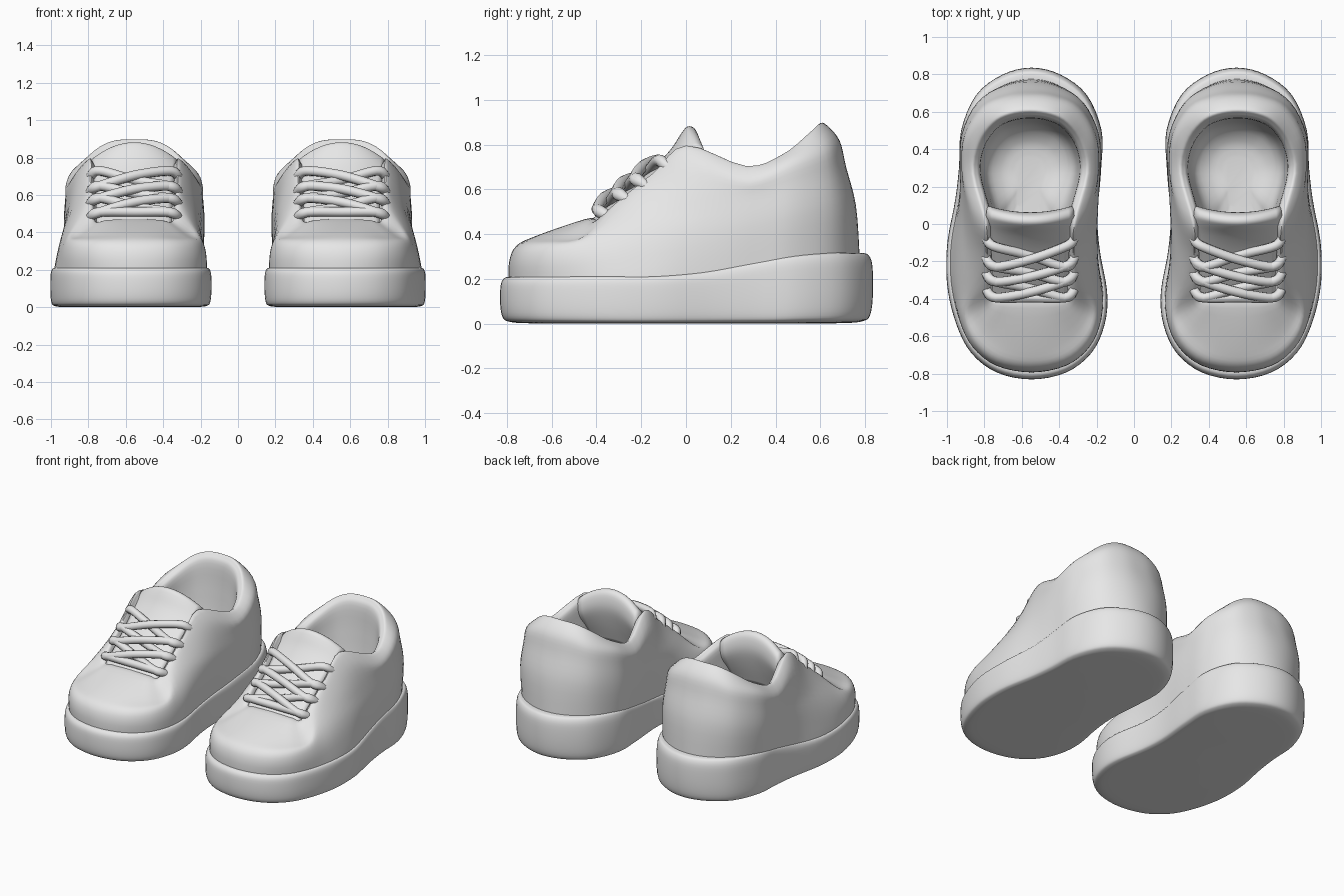
import bpy, bmesh, math
from mathutils import Vector

if "Cube" in bpy.data.objects:
    bpy.data.objects.remove(bpy.data.objects["Cube"])

grey = bpy.data.materials.new("light_grey")
grey.diffuse_color = (0.8, 0.8, 0.8, 1)
grey.use_nodes = True
grey.node_tree.nodes["Principled BSDF"].inputs["Base Color"].default_value = grey.diffuse_color


def catmull(pts, closed, n):
    """Smooth curve passing through all points."""
    m, out = len(pts), []
    for i in range(m if closed else m - 1):
        if closed:
            a, b, c, d = (pts[(i + k) % m] for k in (-1, 0, 1, 2))
        else:
            a, b, c, d = (pts[min(max(i + k, 0), m - 1)] for k in (-1, 0, 1, 2))
        for j in range(n):
            t = j / n
            out.append(0.5 * (2 * b + (c - a) * t + (2 * a - 5 * b + 4 * c - d) * t * t
                              + (3 * b - a - 3 * c + d) * t ** 3))
    if not closed:
        out.append(pts[-1].copy())
    return out


def centre(y, z):
    """Sideways bend of the shoe, strongest at the sole."""
    bend = 0.045 * math.exp(-((y + 0.1) / 0.3) ** 2) - 0.007
    return 0.555 + bend * max(0, 1 - max(0, z - 0.2) / 0.3)


def finish(name, verts, faces, side, angle=40):
    me = bpy.data.meshes.new(name)
    me.from_pydata([(side * x, y, z) for x, y, z in verts], [], faces)
    bm = bmesh.new()
    bm.from_mesh(me)
    bmesh.ops.recalc_face_normals(bm, faces=bm.faces)
    bm.to_mesh(me)
    bm.free()
    ob = bpy.data.objects.new(name, me)
    bpy.context.collection.objects.link(ob)
    me.materials.append(grey)
    bpy.ops.object.select_all(action='DESELECT')
    ob.select_set(True)
    bpy.context.view_layer.objects.active = ob
    bpy.ops.object.shade_smooth_by_angle(angle=math.radians(angle))
    return ob


def loft(name, levels, side):
    """Skin a stack of half rings (half width, y, z) mirrored about the centre line."""
    rings = []
    for lev in levels:
        half = [Vector(p) for p in lev]
        ring = half + [Vector((-p.x, p.y, p.z)) for p in half[-2:0:-1]]
        rings.append(catmull(ring, True, 4))
    n = len(rings[0])
    columns = [catmull([r[i] for r in rings], False, 4) for i in range(n)]
    m = len(columns[0])
    verts = [(c[j].x + centre(c[j].y, c[j].z), c[j].y, c[j].z) for j in range(m) for c in columns]
    faces = [(j * n + i, j * n + (i + 1) % n, (j + 1) * n + (i + 1) % n, (j + 1) * n + i)
             for j in range(m - 1) for i in range(n)]
    faces += [tuple(range(n)), tuple((m - 1) * n + i for i in range(n))]
    return finish(name, verts, faces, side)


def sole_top(y):
    t = min(max((y + 0.15) / 0.85, 0), 1)
    return 0.21 + 0.105 * t * t * (3 - 2 * t)


# Half outline of the sole from toe to heel
outline = [(0, -.83), (.185, -.793), (.32, -.69), (.395, -.54), (.425, -.36), (.41, -.15),
           (.385, .08), (.38, .3), (.375, .5), (.295, .69), (.155, .798), (0, .835)]


def sole_level(scale, frac):
    return [(w * scale, y * scale, sole_top(y) * frac) for w, y in outline]


sole_levels = [sole_level(s, f) for s, f in
               ((.6, 0), (.85, .008), (.945, .035), (.985, .12), (1, .4), (.998, .8), (.98, .96),
                (.95, 1), (.9, 1))]

# Upper: wall foot, lower wall, shoulder, collar roll, rim, lining
foot = [(w * .955, y * (.955 if y < 0 else .93), sole_top(y) - .03) for w, y in outline]
shoulder = [(0, -.76, .345), (.18, -.726, .35), (.3, -.63, .352), (.355, -.5, .36),
            (.352, -.36, .40), (.345, -.15, .48), (.352, .08, .55), (.367, .3, .57),
            (.355, .48, .62), (.265, .635, .67), (.13, .70, .70), (0, .715, .70)]
roll = [(0, -.68, .388), (.14, -.65, .388), (.25, -.57, .385), (.31, -.46, .39),
        (.28, -.33, .50), (.278, -.15, .61), (.312, .05, .70), (.362, .28, .64),
        (.342, .47, .715), (.25, .615, .775), (.13, .67, .815), (0, .685, .82)]
rim = [(0, -.45, .467), (.08, -.45, .465), (.16, -.44, .46), (.22, -.41, .455),
       (.23, -.30, .55), (.235, -.15, .67), (.245, .0, .79), (.315, .27, .70),
       (.29, .44, .755), (.21, .555, .84), (.115, .605, .885), (0, .62, .893)]
wall = []
for f, s in zip(foot, shoulder):
    puff = .014 * f[1] / .8
    wall.append(((f[0] + s[0]) / 2 + (.01 if f[0] else 0), (f[1] + s[1]) / 2 + puff,
                 f[2] * .42 + s[2] * .58))


def lining(scale, depth):
    return [(w * scale, .27 + (y - .27) * scale, .3 + (z - .3) * depth) for w, y, z in rim]


upper_levels = [foot, wall, shoulder, roll, rim, lining(.92, .985), lining(.85, .9),
                lining(.82, .6), lining(.74, .22), lining(.5, .06), lining(.25, .02)]

# Tongue centre line (y, z) with half width and edge drop, folding down behind the tip
tongue_path = [(-.44, .435, .2, .03), (-.3, .55, .2, .035), (-.15, .675, .205, .04),
               (-.06, .77, .22, .06), (-.01, .845, .228, .085), (.015, .87, .228, .095),
               (.04, .845, .228, .095), (.05, .76, .22, .08), (.02, .64, .21, .05), (-.03, .5, .2, .02)]


def tongue(name, side):
    ys = catmull([Vector((y, z, w)) for y, z, w, d in tongue_path], False, 4)
    ds = catmull([Vector((d, 0, 0)) for y, z, w, d in tongue_path], False, 4)
    n, verts, faces = 17, [], []
    for p, d in zip(ys, ds):
        for i in range(n):
            u = 2 * i / (n - 1) - 1
            verts.append((.555 + p.z * u, p.x + .6 * max(0, d.x - .03) * u * u, p.y - d.x * u * u))
    for j in range(len(ys) - 1):
        for i in range(n - 1):
            k = j * n + i
            faces.append((k, k + 1, k + n + 1, k + n))
    ob = finish(name, verts, faces, side, 60)
    mod = ob.modifiers.new("thickness", 'SOLIDIFY')
    mod.thickness, mod.offset = .024, 0


# Laces: tubes crossing over the tongue between eyelet rows (y, z)
rows = [(-.365, .475), (-.28, .55), (-.20, .615), (-.095, .695)]
up = Vector((0, -.65, .76))


def lace(name, a, b, lift, side):
    keys = []
    for u, h, back in ((-.236, -.03, .03), (-.23, .015, .015), (-.18, .045, 0), (0, .045 + lift, 0),
                       (.18, .045, 0), (.23, .015, .015), (.236, -.03, .03)):
        t = min(max((u + .19) / .38, 0), 1)
        t = t * t * (3 - 2 * t)
        y, z = (a[k] * (1 - t) + b[k] * t for k in (0, 1))
        keys.append(Vector((.555 + u, y + back, z)) + up * h)
    path = catmull(keys, False, 5)
    n, r, verts, faces = 10, .026, [], []
    for i, p in enumerate(path):
        d = (path[min(i + 1, len(path) - 1)] - path[max(i - 1, 0)]).normalized()
        e = d.cross(Vector((0, .76, .65))).normalized()
        f = d.cross(e)
        for k in range(n):
            q = 2 * math.pi * k / n
            verts.append(tuple(p + e * r * math.cos(q) + f * r * math.sin(q)))
    for j in range(len(path) - 1):
        for k in range(n):
            faces.append((j * n + k, j * n + (k + 1) % n, (j + 1) * n + (k + 1) % n, (j + 1) * n + k))
    faces += [tuple(range(n)), tuple((len(path) - 1) * n + k for k in range(n))]
    finish(name, verts, faces, side)


# Both shoes
for label, side in (("left", -1), ("right", 1)):
    loft(label + "_sole", sole_levels, side)
    loft(label + "_upper", upper_levels, side)
    tongue(label + "_tongue", side)
    lace(label + "_lace_bar", rows[0], rows[0], 0, side)
    for k in range(3):
        lace(f"{label}_lace_over_{k}", rows[k + 1], rows[k], .02, side)
        lace(f"{label}_lace_under_{k}", rows[k], rows[k + 1], -.012, side)
